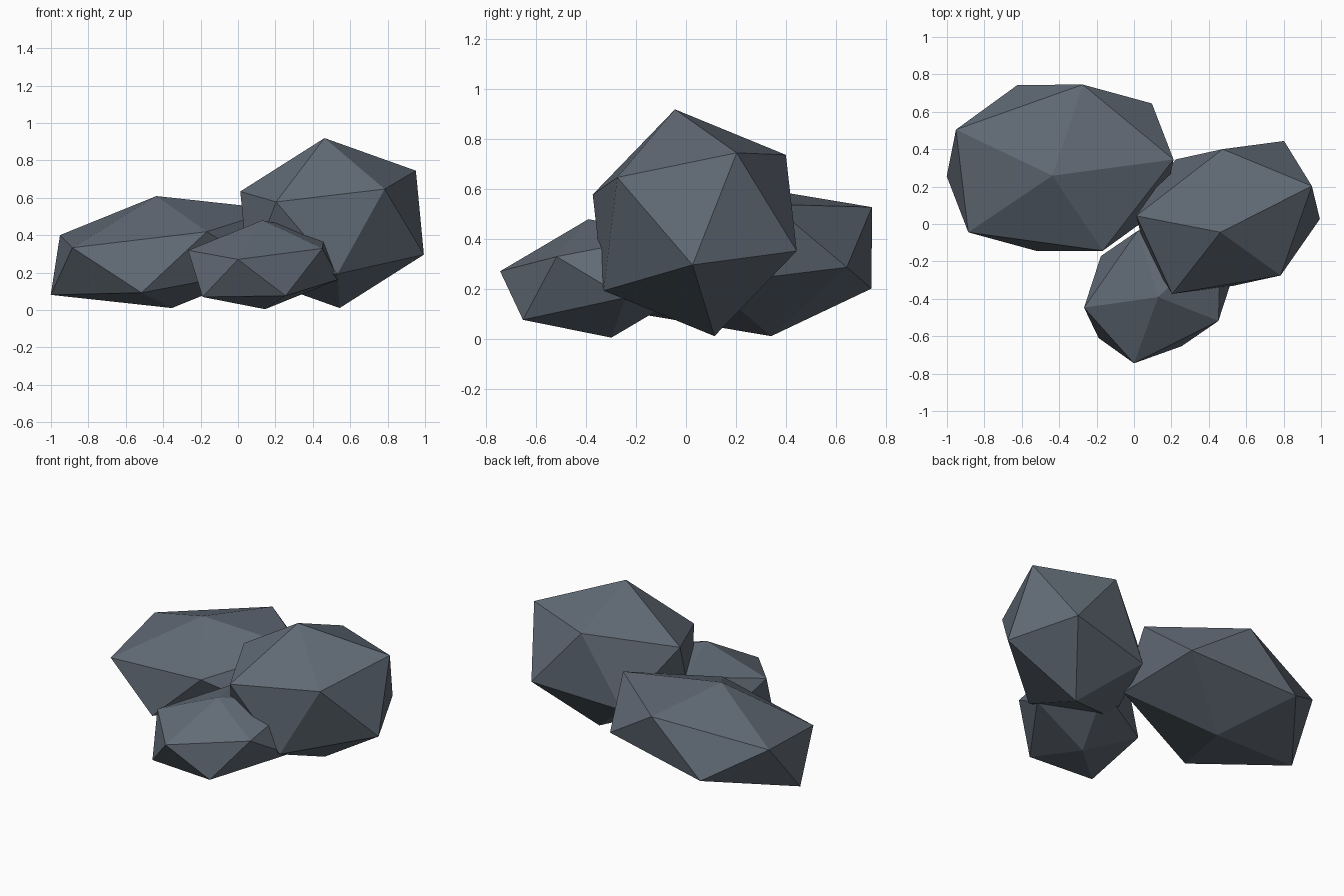
import bpy
from math import radians

cube = bpy.data.objects.get("Cube")
if cube:
    bpy.data.objects.remove(cube, do_unlink=True)

# Single slate colour
stone = bpy.data.materials.new("slate_grey")
stone.use_nodes = True
colour = (0.12, 0.145, 0.18, 1)
stone.diffuse_color = colour
bsdf = next(n for n in stone.node_tree.nodes if n.type == "BSDF_PRINCIPLED")
bsdf.inputs["Base Color"].default_value = colour
bsdf.inputs["Roughness"].default_value = 0.9


def boulder(name, centre, radii, turn):
    """A stretched icosahedron, leaning slightly and turned about z."""
    bpy.ops.mesh.primitive_ico_sphere_add(
        subdivisions=1, radius=1, location=centre,
        rotation=(radians(7), radians(-8.6), radians(turn)))
    rock = bpy.context.object
    rock.name = name
    rock.scale = radii
    rock.data.materials.append(stone)
    bpy.ops.object.shade_flat()


# Broad flat rock, tall rock and small front rock
boulder("broad_rock", (-0.395, 0.30, 0.31), (0.71, 0.53, 0.305), 5.8)
boulder("tall_rock", (0.503, 0.035, 0.465), (0.575, 0.44, 0.463), 23.6)
boulder("small_rock", (0.137, -0.345, 0.242), (0.493, 0.383, 0.242), 40.8)
